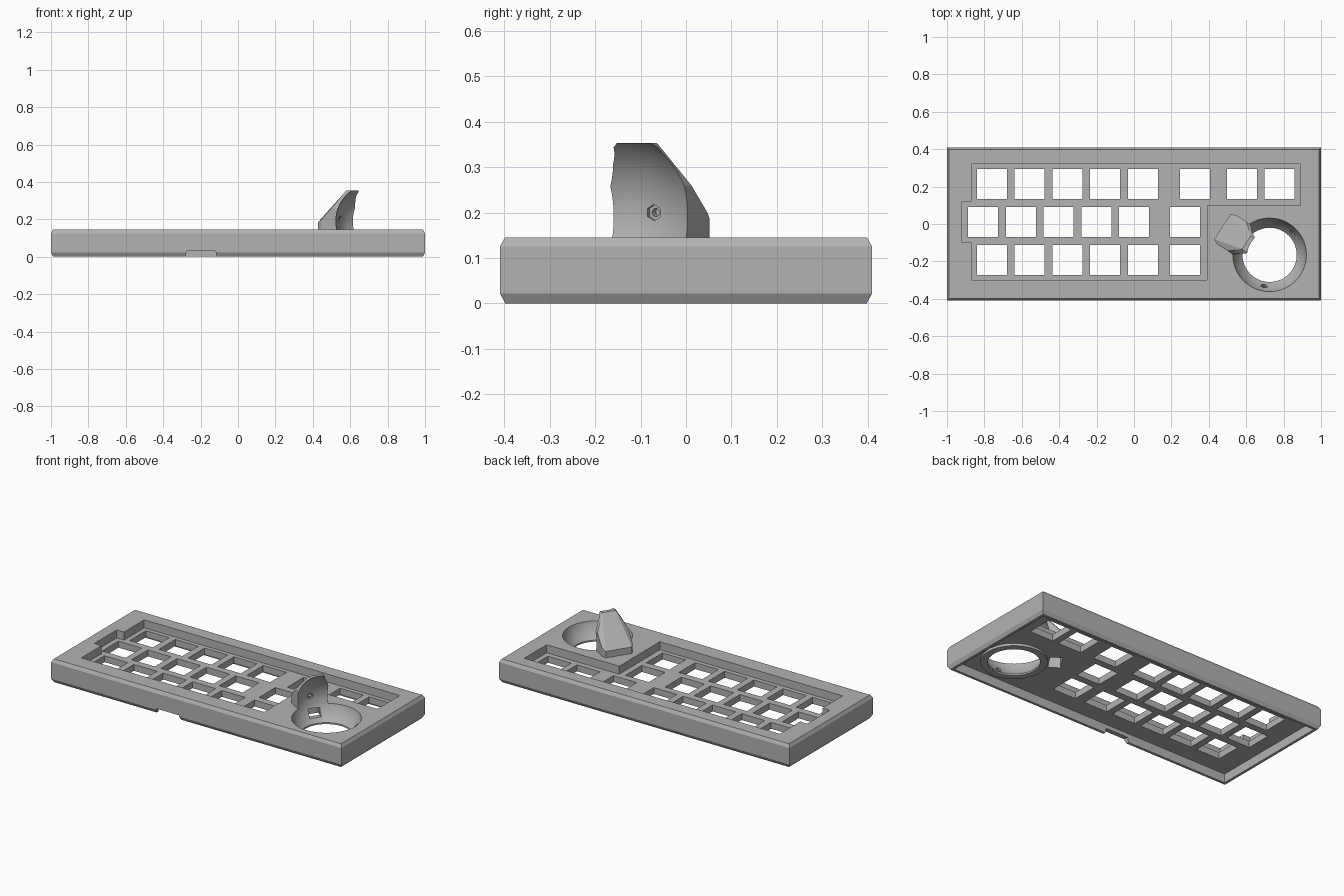
import bpy, bmesh
from math import radians, cos, sin
from mathutils import Matrix, Vector

if "Cube" in bpy.data.objects:
    bpy.data.objects.remove(bpy.data.objects["Cube"], do_unlink=True)

grey = bpy.data.materials.new("plain grey")
grey.use_nodes = True
grey.diffuse_color = (0.45, 0.45, 0.45, 1)
grey.node_tree.nodes["Principled BSDF"].inputs["Base Color"].default_value = (0.45, 0.45, 0.45, 1)

FLOOR, UNDER = 0.095, 0.055          # key plate top and underside
BALL = Vector((0.725, -0.165, 0.19))  # centre of the ball socket
RADIUS = 0.202


def finish(bm, name):
    bmesh.ops.recalc_face_normals(bm, faces=bm.faces)
    mesh = bpy.data.meshes.new(name)
    bm.to_mesh(mesh)
    bm.free()
    mesh.materials.append(grey)
    ob = bpy.data.objects.new(name, mesh)
    bpy.context.collection.objects.link(ob)
    return ob


def hull(name, points, matrix=Matrix()):
    bm = bmesh.new()
    for p in points:
        bm.verts.new(matrix @ Vector(p))
    out = bmesh.ops.convex_hull(bm, input=bm.verts)
    junk = {g for g in out["geom_interior"] + out["geom_unused"] if isinstance(g, bmesh.types.BMVert)}
    bmesh.ops.delete(bm, geom=list(junk), context='VERTS')
    bmesh.ops.dissolve_limit(bm, angle_limit=radians(1), verts=bm.verts, edges=bm.edges)
    return finish(bm, name)


def box(name, x0, x1, y0, y1, z0, z1, matrix=Matrix()):
    return hull(name, [(x, y, z) for x in (x0, x1) for y in (y0, y1) for z in (z0, z1)], matrix)


def prism(name, outline, z0, z1):
    bm = bmesh.new()
    face = bm.faces.new([bm.verts.new((x, y, z0)) for x, y in outline])
    top = bmesh.ops.extrude_face_region(bm, geom=[face])["geom"]
    bmesh.ops.translate(bm, verts=[v for v in top if isinstance(v, bmesh.types.BMVert)],
                        vec=(0, 0, z1 - z0))
    return finish(bm, name)


def cylinder(name, radius, depth, matrix, sides=64):
    bm = bmesh.new()
    bmesh.ops.create_cone(bm, cap_ends=True, segments=sides, radius1=radius,
                          radius2=radius, depth=depth, matrix=matrix)
    return finish(bm, name)


def combine(target, tool, operation='DIFFERENCE'):
    mod = target.modifiers.new("combine", 'BOOLEAN')
    mod.operation, mod.object, mod.solver = operation, tool, 'EXACT'
    bpy.context.view_layer.objects.active = target
    bpy.ops.object.modifier_apply(modifier=mod.name)
    bpy.data.objects.remove(tool, do_unlink=True)


# Chamfered case shell, hollow from below
levels = [(0, 0.012), (0.022, 0), (0.125, 0), (0.145, 0.011)]
case = hull("keyboard_case", [(sx * (1 - i), sy * (0.41 - i), z)
                              for z, i in levels for sx in (-1, 1) for sy in (-1, 1)])
combine(case, box("hollow", -0.972, 0.972, -0.382, 0.382, -0.1, UNDER))

# Stepped key recess
recess = [(-0.87, 0.32), (0.89, 0.32), (0.89, 0.10), (0.39, 0.10), (0.39, -0.30),
          (-0.87, -0.30), (-0.87, -0.10), (-0.92, -0.10), (-0.92, 0.12), (-0.87, 0.12)]
combine(case, prism("recess", recess, FLOOR, 0.2))

# Key openings
PITCH, HALF = 0.202, 0.08
rows = [(0.214, -0.76, [0.326, 0.577, 0.778]), (0.011, -0.807, [0.273]), (-0.193, -0.76, [0.273])]
for y, start, extras in rows:
    for x in [start + PITCH * i for i in range(5)] + extras:
        combine(case, box("key_opening", x - HALF, x + HALF, y - HALF, y + HALF, 0.02, 0.12))

# Cable notch in the front wall
combine(case, hull("cable_notch", [(x, y, z) for y in (-0.45, -0.36)
                                   for x, z in [(-0.285, -0.02), (-0.11, -0.02), (-0.12, 0.03), (-0.275, 0.03)]]))

# Socket ring hanging under the plate
combine(case, cylinder("socket_ring", 0.185, 0.07, Matrix.Translation((BALL.x, BALL.y, 0.075))), 'UNION')

# Raised fin behind the ball: u runs outward, v sideways
fin_angle = radians(147)
fin_frame = Matrix.Translation((BALL.x, BALL.y, 0)) @ Matrix.Rotation(fin_angle, 4, 'Z')
half_fin = [(0.1, 0.093, 0.1), (0.265, 0.093, 0.1), (0.294, 0.08, 0.1), (0.294, 0.08, 0.185),
            (0.265, 0.093, 0.2), (0.2, 0.093, 0.26), (0.1, 0.093, 0.255),
            (0.14, 0.042, 0.353), (0.1, 0.042, 0.353), (0.1, 0.06, 0.34)]
fin = hull("fin", [(u, s * v + 0.012, z) for u, v, z in half_fin for s in (-1, 1)], fin_frame)
combine(case, fin, 'UNION')

# Spherical socket and its lower bore
bm = bmesh.new()
bmesh.ops.create_uvsphere(bm, u_segments=96, v_segments=48, radius=RADIUS,
                          matrix=Matrix.Translation(BALL))
combine(case, finish(bm, "ball_space"))
combine(case, cylinder("bore", 0.145, 0.2, Matrix.Translation((BALL.x, BALL.y, 0))))

# Sensor window and the pocket beneath the fin
combine(case, box("sensor_window", 0.1, 0.22, -0.035, 0.035, 0.075, 0.125, fin_frame))
combine(case, box("sensor_pocket", 0.195, 0.265, -0.055, 0.055, 0.0, 0.125, fin_frame))

# Three hexagonal bearing seats with narrower bores
for degrees, z in [(152, 0.2), (260, 0.08), (44, 0.08)]:
    a = radians(degrees)
    flat = (RADIUS ** 2 - (z - BALL.z) ** 2) ** 0.5
    out = Vector((cos(a) * flat, sin(a) * flat, z - BALL.z)).normalized()
    turn = out.to_track_quat('Z', 'Y').to_matrix().to_4x4()
    for radius, depth, sides in [(0.018, 0.016, 6), (0.009, 0.05, 16)]:
        seat = Matrix.Translation(BALL + out * RADIUS) @ turn
        combine(case, cylinder("bearing_seat", radius, depth, seat, sides))

# Smooth the socket while keeping edges crisp
bpy.ops.object.select_all(action='DESELECT')
case.select_set(True)
bpy.context.view_layer.objects.active = case
bpy.ops.object.shade_smooth_by_angle(angle=radians(20))
